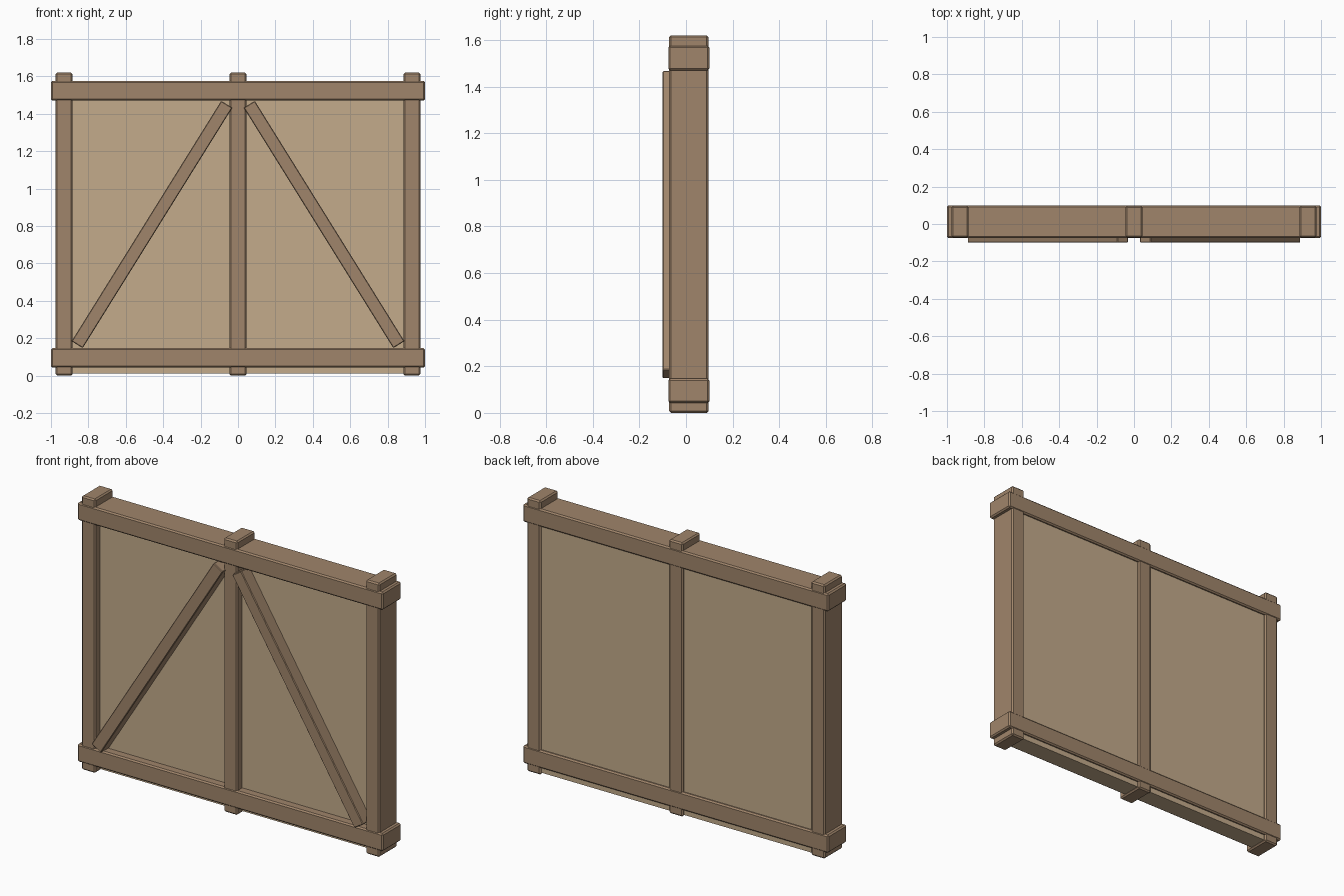
import bpy, math

if "Cube" in bpy.data.objects:
    bpy.data.objects.remove(bpy.data.objects["Cube"])


def material(name, rgb):
    m = bpy.data.materials.new(name)
    m.diffuse_color = (*rgb, 1)
    m.use_nodes = True
    m.node_tree.nodes["Principled BSDF"].inputs["Base Color"].default_value = m.diffuse_color
    return m


FRAME = material("timber brown", (0.352, 0.235, 0.147))
PANEL = material("pale plank", (0.552, 0.407, 0.258))


def box(name, x, y, z, mat, bevel=0.0, angle=0.0):
    """Box from (min, max) ranges, turned about its centre around y."""
    ranges = (x, y, z)
    bpy.ops.mesh.primitive_cube_add(size=1)
    ob = bpy.context.object
    ob.name = name
    size = [b - a for a, b in ranges]
    for v in ob.data.vertices:
        v.co = [c * s for c, s in zip(v.co, size)]
    ob.location = [(a + b) / 2 for a, b in ranges]
    ob.rotation_euler.y = angle
    ob.data.materials.append(mat)
    if bevel:
        mod = ob.modifiers.new("edge bevel", 'BEVEL')
        mod.width = bevel
        mod.segments = 1
    return ob


# Wall panel set inside the frame
box("wall_panel", (-0.93, 0.93), (-0.025, 0.085), (0.01, 1.55), PANEL)

# Three upright posts
for name, cx in (("left_post", -0.93), ("middle_post", 0), ("right_post", 0.93)):
    box(name, (cx - 0.045, cx + 0.045), (-0.072, 0.097), (0, 1.62), FRAME, 0.008)

# Horizontal rails
for name, z0 in (("bottom_rail", 0.042), ("top_rail", 1.47)):
    box(name, (-1, 1), (-0.076, 0.1), (z0, z0 + 0.105), FRAME, 0.008)

# Diagonal braces, mirrored left and right
dx, dz = 0.80, 1.285
length = math.hypot(dx, dz)
for name, s in (("left_brace", -1), ("right_brace", 1)):
    cx, cz = s * 0.46, 0.808
    box(name, (cx - 0.035, cx + 0.035), (-0.1, -0.02),
        (cz - length / 2, cz + length / 2), FRAME, 0.004, -s * math.atan2(dx, dz))
